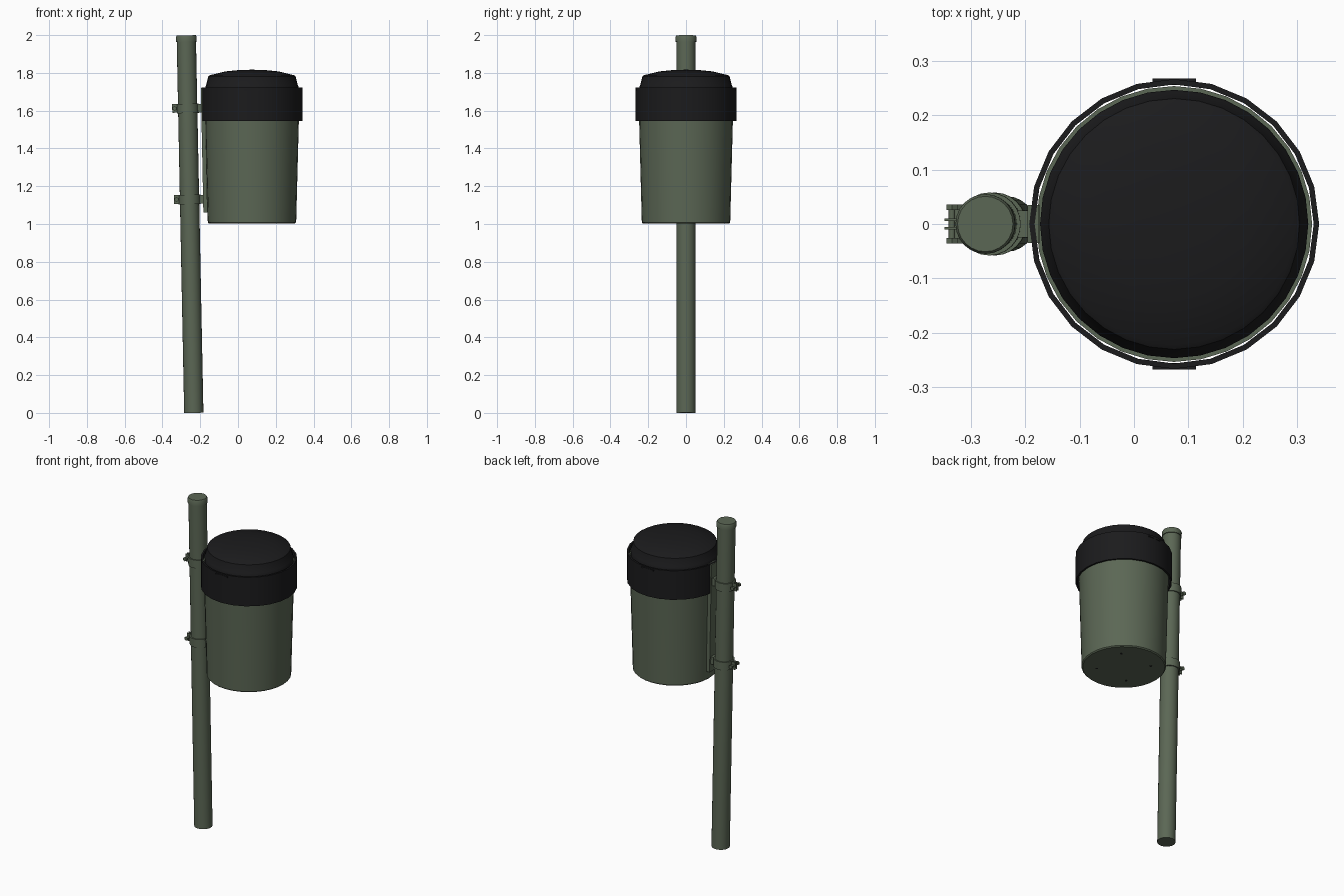
import bpy, math
from mathutils import Vector

if "Cube" in bpy.data.objects:
    bpy.data.objects.remove(bpy.data.objects["Cube"])

def material(name, col):
    m = bpy.data.materials.new(name)
    m.diffuse_color = (*col, 1)
    m.use_nodes = True
    m.node_tree.nodes["Principled BSDF"].inputs["Base Color"].default_value = m.diffuse_color
    return m

GREEN = material("green_paint", (0.105, 0.135, 0.09))
BLACK = material("black_plastic", (0.011, 0.011, 0.012))
CX = 0.074  # bin axis

def finish(ob, name, mat, angle=35):
    ob.name = name
    ob.data.materials.append(mat)
    bpy.ops.object.select_all(action='DESELECT')
    ob.select_set(True)
    bpy.context.view_layer.objects.active = ob
    bpy.ops.object.shade_smooth_by_angle(angle=math.radians(angle))
    return ob

def lathe(name, profile, mat, n=32, loc=(0, 0, 0), tilt=0, closed=False):
    """Revolve an (r, z) profile; r = 0 ends become a single pole vertex."""
    verts, rings, faces = [], [], []
    for r, z in profile:
        k = 1 if r == 0 else n
        rings.append([len(verts) + i for i in range(k)])
        verts += [(r * math.cos(2 * math.pi * i / n), r * math.sin(2 * math.pi * i / n), z)
                  for i in range(k)]
    pairs = list(zip(rings, rings[1:])) + ([(rings[-1], rings[0])] if closed else [])
    for a, b in pairs:
        for i in range(n):
            q = [a[i % len(a)], a[(i + 1) % n % len(a)], b[(i + 1) % n % len(b)], b[i % len(b)]]
            faces.append(list(dict.fromkeys(q)))
    me = bpy.data.meshes.new(name)
    me.from_pydata(verts, [], faces)
    ob = bpy.data.objects.new(name, me)
    bpy.context.collection.objects.link(ob)
    ob.location = loc
    ob.rotation_euler[1] = tilt
    return finish(ob, name, mat)

def box(name, loc, size, mat, tilt=0):
    bpy.ops.mesh.primitive_cube_add(size=1, location=loc, rotation=(0, tilt, 0))
    ob = bpy.context.object
    ob.scale = size
    return finish(ob, name, mat)

def rod(name, a, b, r, mat, n=12):
    a, b = Vector(a), Vector(b)
    d = b - a
    bpy.ops.mesh.primitive_cylinder_add(vertices=n, radius=r, depth=d.length, location=(a + b) / 2,
                                        rotation=d.to_track_quat('Z', 'Y').to_euler())
    return finish(bpy.context.object, name, mat)

# Leaning pole with end cap
LEAN = math.atan2(-0.04, 2.0)
def pole_x(z):
    return -0.234 - 0.02 * z
lathe("pole", [(0, 0), (0.051, 0), (0.051, 1.98), (0, 1.98)], GREEN, 24, (pole_x(0), 0, 0), LEAN)
lathe("pole_cap", [(0, 1.965), (0.055, 1.965), (0.055, 1.991), (0.051, 1.999), (0, 1.999)],
      GREEN, 24, (pole_x(0), 0, 0), LEAN)

# Tapered bin body, open at the top
lathe("bin_body", [(0, 1.003), (0.228, 1.003), (0.234, 1.009), (0.248, 1.54), (0.254, 1.70),
                   (0.246, 1.70), (0.226, 1.02), (0, 1.02)], GREEN, 32, (CX, 0, 0))

# Black collar around the rim
lathe("collar", [(0.267, 1.545), (0.267, 1.722), (0.257, 1.722), (0.257, 1.545)],
      BLACK, 24, (CX, 0, 0), closed=True)

# Domed lid sitting inside the collar
lathe("lid", [(0, 1.68), (0.247, 1.68), (0.247, 1.728), (0.243, 1.734), (0.231, 1.782),
              (0.222, 1.788), (0.14, 1.808), (0.07, 1.815), (0, 1.817)], BLACK, 32, (CX, 0, 0))

# Finger slots: small lips on the collar, front and back
for s in (-1, 1):
    box("collar_lip", (CX, s * 0.262, 1.711), (0.08, 0.012, 0.008), BLACK)

# Mounting rail between bin and pole
box("mounting_rail", (-0.179, 0, 1.39), (0.022, 0.07, 0.66), GREEN, LEAN)

# Pole clamps: band, paired ears, bolt and bridge to the rail
for z in (1.13, 1.612):
    x = pole_x(z)
    lathe("clamp_band", [(0.051, -0.025), (0.058, -0.025), (0.058, 0.025), (0.051, 0.025)],
          GREEN, 24, (x, 0, z), LEAN, closed=True)
    box("clamp_bridge", (x + 0.067, 0, z), (0.028, 0.05, 0.045), GREEN, LEAN)
    for s in (-1, 1):
        box("clamp_ear", (x - 0.068, s * 0.008, z), (0.028, 0.005, 0.046), GREEN, LEAN)
        rod("bolt_head", (x - 0.069, s * 0.026, z), (x - 0.069, s * 0.036, z), 0.012, GREEN, 6)
    rod("clamp_bolt", (x - 0.069, -0.034, z), (x - 0.069, 0.034, z), 0.006, GREEN)

# Drain holes in the bin floor
for i in range(4):
    a = i * math.pi / 2 + math.pi / 4
    x, y = CX + 0.15 * math.cos(a), 0.15 * math.sin(a)
    rod("drain_hole", (x, y, 1.002), (x, y, 1.01), 0.007, BLACK)
